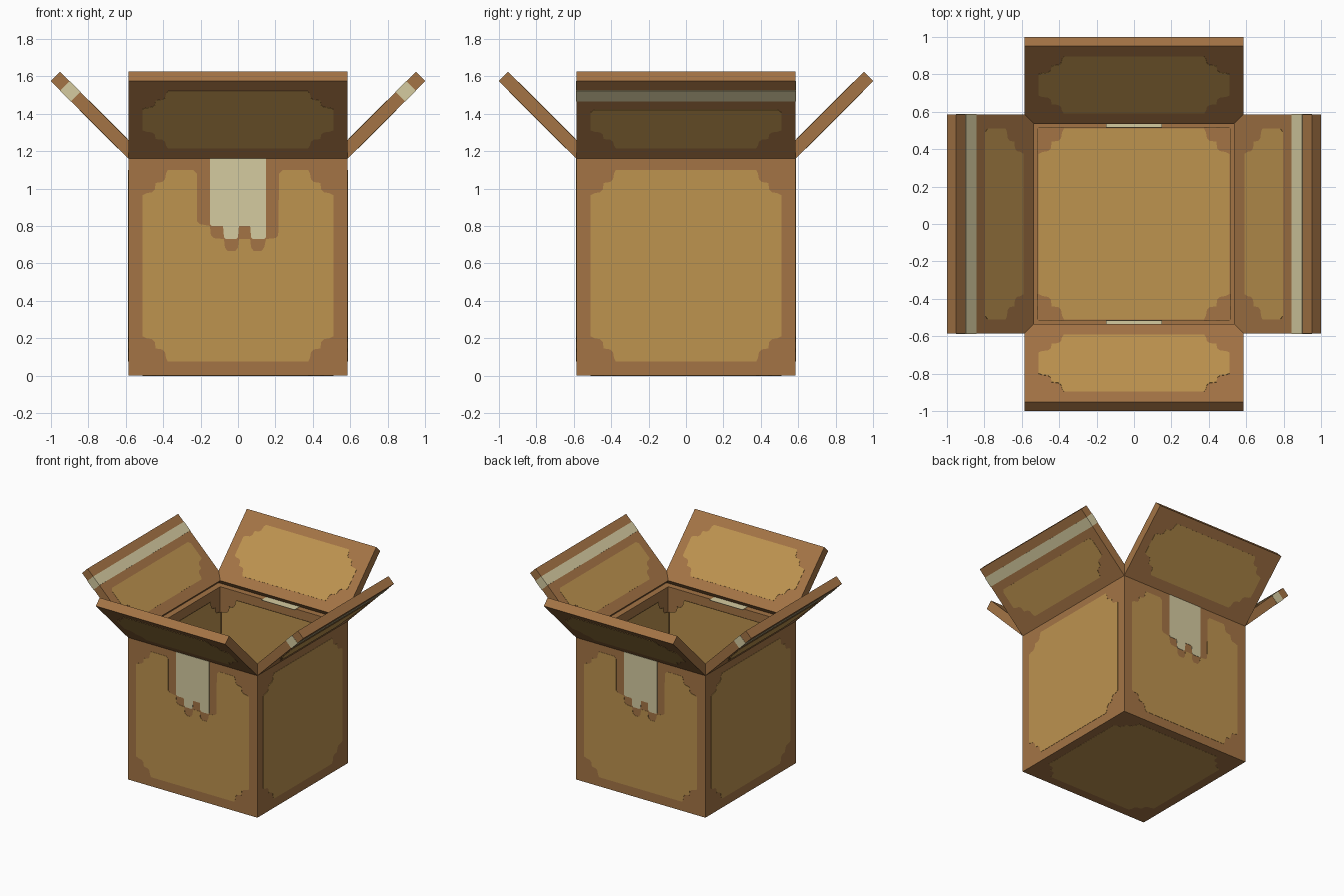
import bpy, bmesh, math
from mathutils import Matrix, Vector

if "Cube" in bpy.data.objects:
    bpy.data.objects.remove(bpy.data.objects["Cube"], do_unlink=True)

HALF, HEIGHT, WALL = 0.585, 1.16, 0.07      # body half width, height, board thickness
FLAP = 0.587                                # flap length
SKIN = 0.002                                # thickness of painted plates


def material(name, rgb):
    lin = [(c / 255 / 12.92) if c < 11 else ((c / 255 + 0.055) / 1.055) ** 2.4 for c in rgb]
    m = bpy.data.materials.new(name)
    m.use_nodes = True
    m.diffuse_color = (*lin, 1)
    m.node_tree.nodes["Principled BSDF"].inputs["Base Color"].default_value = (*lin, 1)
    m.node_tree.nodes["Principled BSDF"].inputs["Roughness"].default_value = 0.9
    return m


BROWN = material("cardboard brown", (164, 116, 69))
TAN = material("cardboard tan", (189, 147, 79))
TAPE = material("pale tape", (213, 203, 160))


def finish(name, bm, mat, frame):
    bmesh.ops.recalc_face_normals(bm, faces=bm.faces)
    mesh = bpy.data.meshes.new(name)
    bm.to_mesh(mesh)
    bm.free()
    mesh.materials.append(mat)
    obj = bpy.data.objects.new(name, mesh)
    obj.matrix_world = frame
    bpy.context.collection.objects.link(obj)
    return obj


def prism(name, outline, z0, z1, mat, frame=Matrix()):
    """Extrude a flat outline between two local heights."""
    bm = bmesh.new()
    face = bm.faces.new([bm.verts.new((x, y, z0)) for x, y in outline])
    top = bmesh.ops.extrude_face_region(bm, geom=[face])["geom"]
    bmesh.ops.translate(bm, vec=(0, 0, z1 - z0),
                        verts=[v for v in top if isinstance(v, bmesh.types.BMVert)])
    if not any(f is face for f in bm.faces if f.is_valid):
        bm.faces.new([v for v in bm.verts if abs(v.co.z - z0) < 1e-6])
    return finish(name, bm, mat, frame)


def rect(x0, y0, x1, y1):
    return [(x0, y0), (x1, y0), (x1, y1), (x0, y1)]


# Scalloped corner of the tan panels, as offsets from the corner
SCALLOP = [(0, .135), (.02, .125), (.05, .12), (.065, .105), (.07, .07),
           (.105, .065), (.12, .05), (.125, .02), (.135, 0)]
NICK = [(0, .02), (.02, 0)]


def panel(x, y0, y1, notch=(), top=SCALLOP):
    def corner(cx, cy, sx, sy, shape):
        pts = [(cx + sx * a, cy + sy * b) for a, b in shape]
        return pts if sx * sy > 0 else pts[::-1]
    return (corner(-x, y0, 1, 1, SCALLOP) + corner(x, y0, -1, 1, SCALLOP)
            + corner(x, y1, -1, -1, top) + list(notch) + corner(-x, y1, 1, -1, top))


# Torn tape end, and the brown margin that follows it
TORN = [(-.15, HEIGHT), (-.15, .81), (-.14, .8), (-.08, .8), (-.075, .74), (-.065, .73),
        (-.01, .73), (0, .74), (.005, .8), (.065, .8), (.07, .74), (.08, .73),
        (.14, .73), (.15, .74), (.15, HEIGHT)]
MARGIN = [(.24, 1.1), (.22, 1.08), (.215, .75), (.2, .735), (.15, .73), (.14, .685),
          (.125, .665), (.085, .665), (.07, .685), (.065, .73), (.005, .73), (0, .685),
          (-.015, .665), (-.055, .665), (-.07, .685), (-.075, .73), (-.13, .735),
          (-.145, .75), (-.15, .8), (-.205, .81), (-.22, .825), (-.22, 1.08), (-.24, 1.1)]

# Open box body
bm = bmesh.new()
bmesh.ops.create_cube(bm, size=1, matrix=Matrix.Translation((0, 0, HEIGHT / 2))
                      @ Matrix.Diagonal((2 * HALF, 2 * HALF, HEIGHT, 1)))
lid = max(bm.faces, key=lambda f: f.calc_center_median().z)
bmesh.ops.inset_region(bm, faces=[lid], thickness=WALL)
pit = bmesh.ops.extrude_discrete_faces(bm, faces=[lid])["faces"][0]
bmesh.ops.translate(bm, vec=(0, 0, WALL - HEIGHT), verts=pit.verts)
finish("box_body", bm, BROWN, Matrix())

# Tan panels on the floor, inside and underneath
square = panel(.51, -.51, .51)
prism("floor_panel_inside", square, WALL, WALL + SKIN, TAN)
prism("floor_panel_underside", square, -SKIN / 2, SKIN, TAN)

# Local frames: x along the side, y up the board, z outward
s = math.sqrt(0.5)
wall_frame = Matrix(((1, 0, 0, 0), (0, 0, -1, -HALF), (0, 1, 0, 0), (0, 0, 0, 1)))
flap_frame = Matrix(((1, 0, 0, 0), (0, -s, -s, -HALF), (0, s, -s, HEIGHT), (0, 0, 0, 1)))

for i, side in enumerate(("front", "left", "back", "right")):
    turn = Matrix.Rotation(i * math.pi / 2, 4, 'Z')
    wall, flap = turn @ wall_frame, turn @ flap_frame
    taped_wall = i % 2 == 0

    # Wall panels
    prism(side + "_wall_panel_outside",
          panel(.51, .075, 1.1, MARGIN if taped_wall else ()), 0, SKIN, TAN, wall)
    prism(side + "_wall_panel_inside", panel(.51, .075, 1.1), -WALL - SKIN, -WALL, TAN, wall)

    # Flap board
    prism(side + "_flap", rect(-HALF, 0, HALF, FLAP), -WALL, 0, BROWN, flap)
    shape = panel(.51, .08, .51) if taped_wall else panel(.51, .08, .37, top=NICK)
    prism(side + "_flap_panel_outside", shape, 0, SKIN, TAN, flap)
    prism(side + "_flap_panel_inside", shape, -WALL - SKIN, -WALL, TAN, flap)

    if taped_wall:
        # Torn tape down the wall and over its rim
        prism(side + "_wall_tape", TORN, 0, SKIN, TAPE, wall)
        prism(side + "_rim_tape", rect(-.15, HEIGHT, .15, HEIGHT + SKIN), -WALL, 0, TAPE, wall)
    else:
        # Tape band wrapped around the flap
        edge = HALF + SKIN
        prism(side + "_flap_tape", rect(-edge, .435, edge, .515),
              -WALL - SKIN, SKIN, TAPE, flap)
